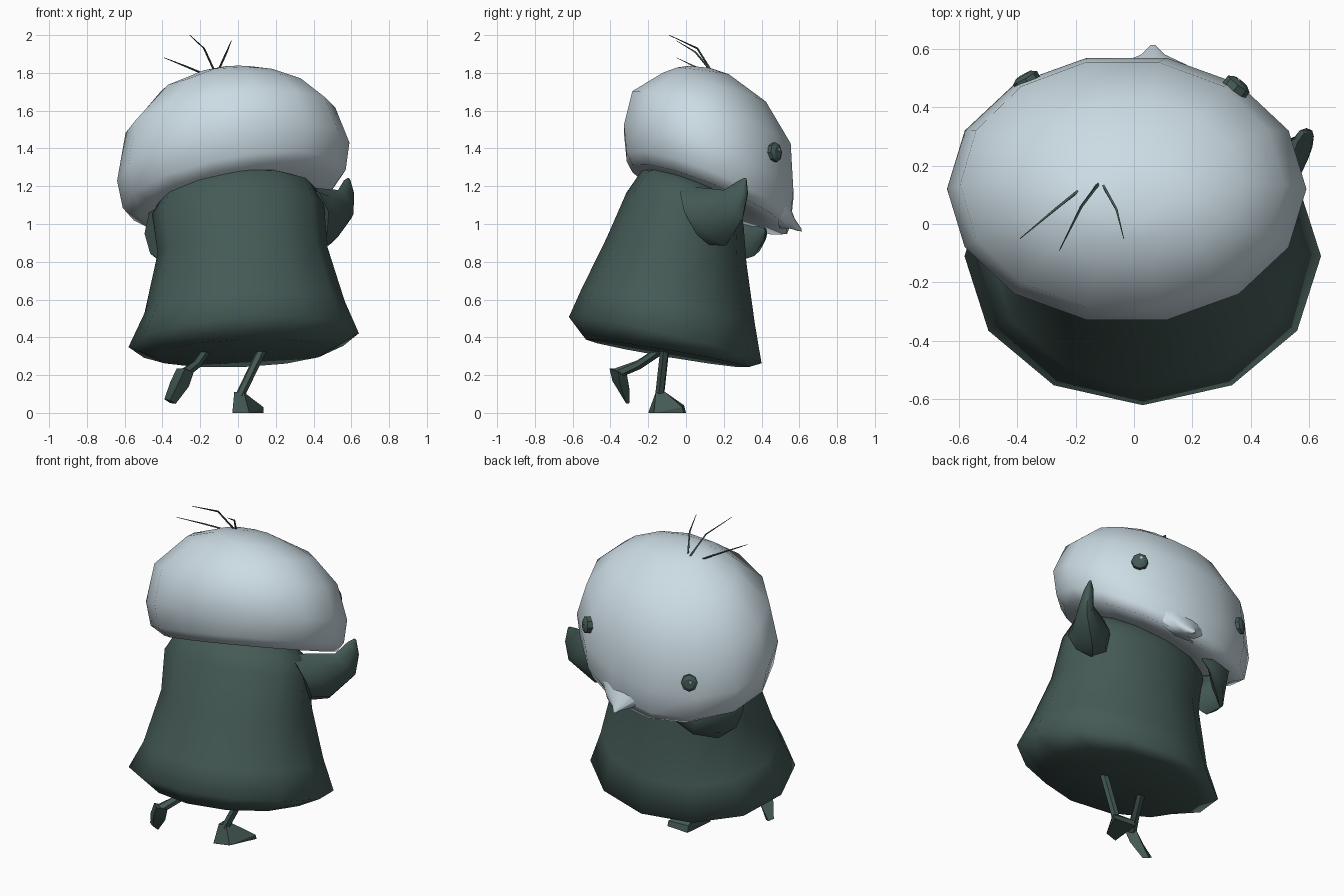
import bpy, bmesh, math
from mathutils import Vector as V

if "Cube" in bpy.data.objects:
    bpy.data.objects.remove(bpy.data.objects["Cube"])


def material(name, rgb):
    m = bpy.data.materials.new(name)
    m.use_nodes = True
    m.diffuse_color = (*rgb, 1)
    bsdf = m.node_tree.nodes["Principled BSDF"]
    bsdf.inputs["Base Color"].default_value = (*rgb, 1)
    bsdf.inputs["Roughness"].default_value = 0.8
    return m


PALE = material("pale blue grey", (0.60, 0.71, 0.77))
DARK = material("dark green grey", (0.058, 0.102, 0.092))


def ellipse(c, u, v, n):
    """Closed ring around c with half axes u and v."""
    return [V(c) + V(u) * math.cos(2 * math.pi * i / n) + V(v) * math.sin(2 * math.pi * i / n)
            for i in range(n)]


def loft(name, rings, mat, angle=60):
    """Skin a stack of equal rings and close both ends."""
    bm = bmesh.new()
    rows = [[bm.verts.new(p) for p in r] for r in rings]
    n = len(rows[0])
    for a, b in zip(rows, rows[1:]):
        for i in range(n):
            j = (i + 1) % n
            bm.faces.new((a[i], a[j], b[j], b[i]))
    bm.faces.new(rows[0][::-1])
    bm.faces.new(rows[-1])
    bmesh.ops.recalc_face_normals(bm, faces=bm.faces)
    mesh = bpy.data.meshes.new(name)
    bm.to_mesh(mesh)
    bm.free()
    mesh.materials.append(mat)
    ob = bpy.data.objects.new(name, mesh)
    bpy.context.collection.objects.link(ob)
    bpy.ops.object.select_all(action="DESELECT")
    ob.select_set(True)
    bpy.context.view_layer.objects.active = ob
    bpy.ops.object.shade_smooth_by_angle(angle=math.radians(angle))


def slanted(name, table, n, mat):
    """Loft rings given as centre, x radius, y radius, slope in x, slope in y."""
    loft(name, [ellipse(c, (rx, 0, rx * sx), (0, ry, ry * sy), n)
                for c, rx, ry, sx, sy in table], mat, 110)


def tube(name, points, radii, n, mat):
    """Tapered limb along a path."""
    pts = [V(p) for p in points]
    rings = []
    for i, p in enumerate(pts):
        d = (pts[min(i + 1, len(pts) - 1)] - pts[max(i - 1, 0)]).normalized()
        u = d.cross(V((0.3, 1, 0.1))).normalized()
        rings.append(ellipse(p, u * radii[i], d.cross(u) * radii[i], n))
    loft(name, rings, mat, 40)


# Sack-shaped body, leaning and slightly rolled
slanted("body", [
    ((.02, -.10, .315), .47, .43, .04, -.17),
    ((.03, -.11, .385), .61, .51, .06, -.24),
    ((.035, -.095, .56), .53, .46, .06, -.2),
    ((.025, -.05, .86), .45, .37, .03, -.18),
    ((0, -.005, 1.08), .455, .31, .06, -.28),
    ((.01, .03, 1.18), .40, .26, .03, -.42),
    ((0, .06, 1.23), .28, .18, .03, -.42)], 12, DARK)

# Wide domed head, pitched towards the beak
slanted("head", [
    ((0, .11, 1.15), .28, .24, .17, -.4),
    ((0, .125, 1.13), .52, .42, .17, -.4),
    ((-.02, .12, 1.185), .59, .445, .17, -.39),
    ((-.025, .12, 1.33), .615, .46, .165, -.385),
    ((-.04, .135, 1.55), .555, .43, .12, -.33),
    ((-.02, .15, 1.72), .39, .28, .05, -.28),
    ((0, .09, 1.81), .20, .14, .02, -.13),
    ((0, .07, 1.832), .08, .06, 0, -.1)], 14, PALE)

# Pinched beak flowing out of the face
loft("beak", [ellipse(c, (r, 0, 0), (0, -h * .15, h), 10) for c, r, h in [
    ((.05, .47, 1.13), .22, .16),
    ((.06, .545, 1.06), .12, .09),
    ((.065, .58, .997), .04, .034),
    ((.065, .612, .968), .008, .008)]], PALE, 80)


def wing(name, sections):
    """Leaf-like wing from upper edge, lower edge and thickness per section."""
    rings = []
    for top, low, thick in sections:
        t, l = V(top), V(low)
        rings.append(ellipse((t + l) / 2, (t - l) / 2, thick, 8))
    loft(name, rings, DARK, 50)


wing("left_wing", [
    ((.35, .0, 1.20), (.41, .12, .89), (.10, -.07, .02)),
    ((.42, .10, 1.19), (.48, .21, .885), (.08, -.07, 0)),
    ((.53, .20, 1.18), (.60, .30, 1.03), (.03, -.03, 0)),
    ((.56, .28, 1.23), (.61, .32, 1.15), (.018, -.02, 0)),
    ((.582, .31, 1.245), (.592, .32, 1.235), (.004, -.004, 0))])
wing("right_wing", [
    ((-.41, .06, 1.10), (-.40, .16, .80), (-.09, .03, 0)),
    ((-.45, .24, 1.06), (-.41, .27, .80), (-.05, -.03, 0)),
    ((-.36, .38, 1.02), (-.30, .36, .83), (-.02, .04, 0)),
    ((-.24, .41, .99), (-.21, .41, .91), (0, .02, 0)),
    ((-.15, .42, .96), (-.15, .42, .95), (0, .004, 0))])

# Eyes: shallow discs, each with a small glint
for side, c, d in [("left", (.355, .474, 1.38), (.62, .78, .1)),
                   ("right", (-.37, .495, 1.22), (-.5, .86, .05))]:
    c, d = V(c), V(d).normalized()
    u = V((0, 0, 1)).cross(d).normalized()
    w = d.cross(u)
    loft(side + "_eye", [ellipse(c + d * k, u * r, w * r * 1.1, 8)
                         for k, r in [(-.04, .047), (.006, .047), (.018, .028)]], DARK, 30)
    g = c + d * .018 + u * .008 + w * .012
    loft(side + "_eye_glint", [ellipse(g + d * k, u * .007, w * .007, 6)
                               for k in (-.002, .003)], PALE)

# Three thin head feathers
for i, path in enumerate([
        [(-.12, .14, 1.80), (-.18, .06, 1.93), (-.255, -.09, 2.0)],
        [(-.11, .14, 1.80), (-.06, .05, 1.91), (-.035, -.05, 1.97)],
        [(-.17, .13, 1.79), (-.27, .05, 1.832), (-.39, -.05, 1.88)]]):
    tube("head_feather_%d" % (i + 1), path, (.006, .005, .0015), 4, DARK)

# Thin legs
tube("left_leg", [(.14, -.11, .36), (.01, -.14, .09)], (.025, .025), 6, DARK)
tube("right_leg", [(-.16, -.12, .34), (-.22, -.25, .255), (-.285, -.365, .21)],
     (.025, .025, .028), 6, DARK)

# Wedge feet, widening from ankle to toe
loft("left_foot", [
    [V(p) for p in ((-.02, -.16, .11), (.03, -.16, .11), (.03, -.11, .11), (-.02, -.11, .11))],
    [V(p) for p in ((-.03, -.20, 0), (.06, -.17, 0), (.135, -.02, .03), (-.01, -.01, .04))],
    [V(p) for p in ((-.03, -.20, 0), (.06, -.17, 0), (.135, -.01, 0), (-.01, 0, 0))]], DARK, 30)
loft("right_foot", [
    ellipse((-.28, -.36, .225), (.045, 0, -.01), (0, .045, -.01), 4),
    ellipse((-.31, -.345, .15), (.05, 0, -.01), (0, .045, -.02), 4),
    ellipse((-.36, -.312, .06), (.03, -.004, -.012), (0, .014, -.008), 4)], DARK, 30)
